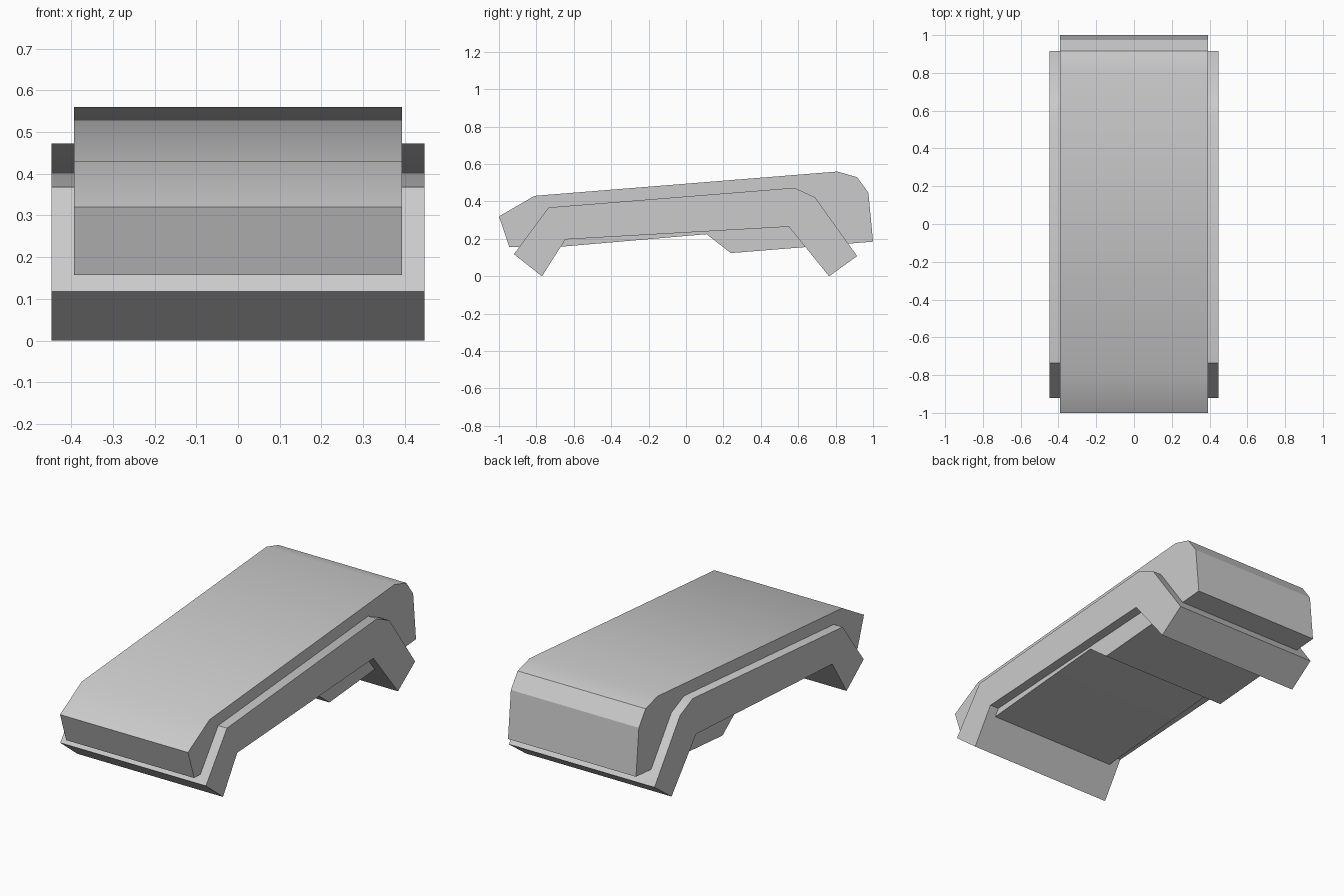
import bpy
import bmesh
import math

cube = bpy.data.objects.get("Cube")
if cube:
    bpy.data.objects.remove(cube, do_unlink=True)

# One plain grey for everything
grey = bpy.data.materials.new("light_grey")
grey.use_nodes = True
colour = (0.6, 0.6, 0.6, 1.0)
grey.diffuse_color = colour
grey.node_tree.nodes["Principled BSDF"].inputs["Base Color"].default_value = colour


def side_prism(name, profile, half_width):
    """Extrude a (y, z) side outline across x, centred on x = 0."""
    bm = bmesh.new()
    outline = bm.faces.new([bm.verts.new((-half_width, y, z)) for y, z in profile])
    swept = bmesh.ops.extrude_face_region(bm, geom=[outline], use_keep_orig=True)
    moved = [v for v in swept["geom"] if isinstance(v, bmesh.types.BMVert)]
    bmesh.ops.translate(bm, verts=moved, vec=(2 * half_width, 0, 0))
    bmesh.ops.recalc_face_normals(bm, faces=bm.faces[:])
    mesh = bpy.data.meshes.new(name)
    bm.to_mesh(mesh)
    bm.free()
    mesh.materials.append(grey)
    obj = bpy.data.objects.new(name, mesh)
    bpy.context.collection.objects.link(obj)
    bpy.ops.object.select_all(action="DESELECT")
    obj.select_set(True)
    bpy.context.view_layer.objects.active = obj
    bpy.ops.object.shade_smooth_by_angle(angle=math.radians(30))
    return obj


# Main wedge-shaped body with a stepped underside
side_prism("body", [
    (-1.0, 0.32), (-0.81, 0.43), (0.81, 0.56), (0.915, 0.53), (0.975, 0.447),
    (1.0, 0.185), (0.24, 0.124), (0.11, 0.225), (-0.68, 0.157), (-0.945, 0.157),
], 0.393)

# Wider bridge-shaped frame with splayed legs front and back
side_prism("leg_frame", [
    (-0.92, 0.118), (-0.735, 0.368), (0.58, 0.473), (0.69, 0.422), (0.915, 0.108),
    (0.765, 0.0), (0.55, 0.265), (-0.645, 0.197), (-0.77, 0.0),
], 0.447)
